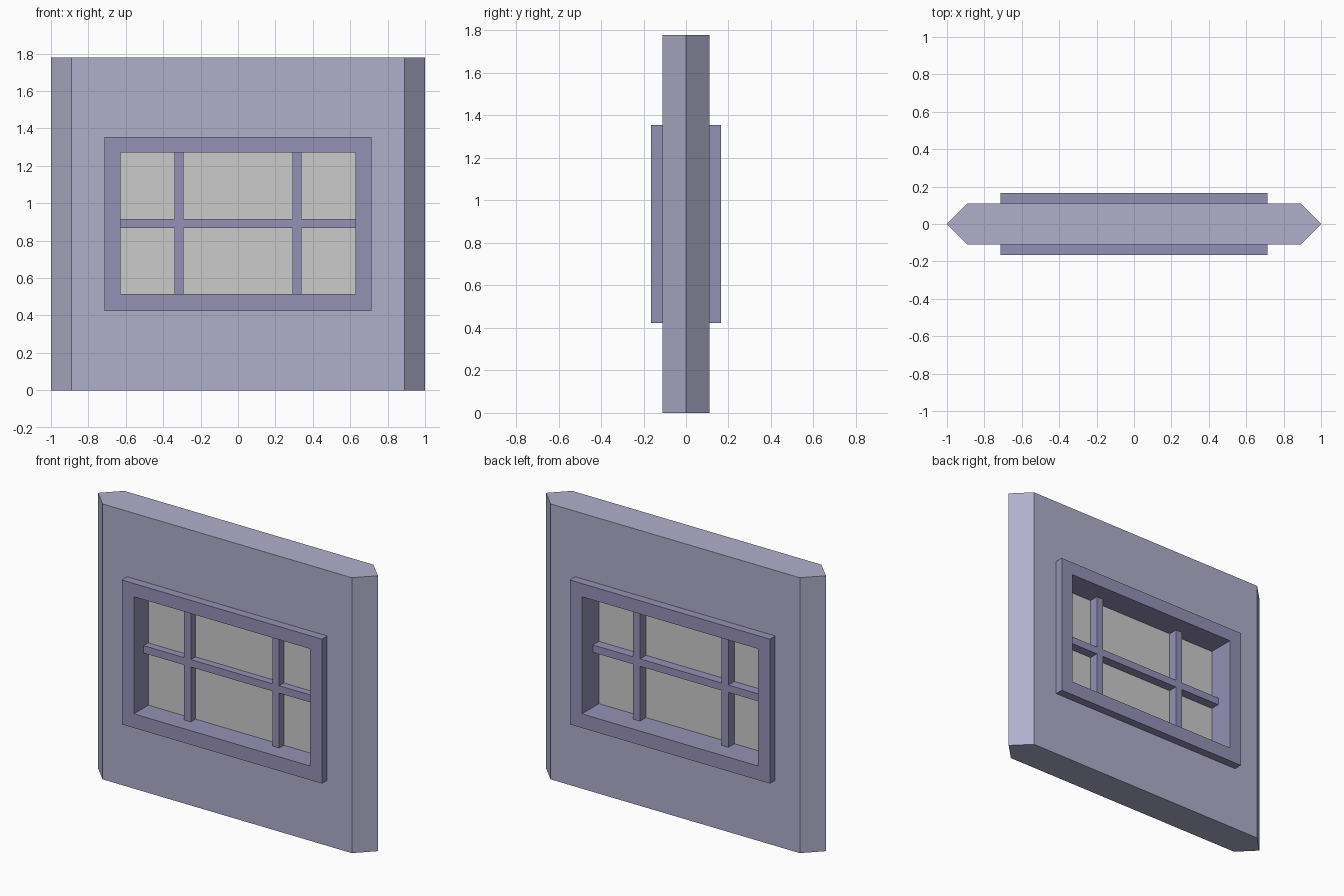
import bpy, bmesh

if "Cube" in bpy.data.objects:
    bpy.data.objects.remove(bpy.data.objects["Cube"])


def material(name, rgb):
    m = bpy.data.materials.new(name)
    m.diffuse_color = (*rgb, 1)
    m.use_nodes = True
    m.node_tree.nodes["Principled BSDF"].inputs["Base Color"].default_value = m.diffuse_color
    return m


def make_object(name, bm, mat=None):
    bmesh.ops.recalc_face_normals(bm, faces=bm.faces)
    me = bpy.data.meshes.new(name)
    bm.to_mesh(me)
    bm.free()
    ob = bpy.data.objects.new(name, me)
    bpy.context.collection.objects.link(ob)
    if mat:
        me.materials.append(mat)
    return ob


def extrude(bm, faces, vec):
    geo = bmesh.ops.extrude_face_region(bm, geom=faces, use_keep_orig=True)["geom"]
    verts = [g for g in geo if isinstance(g, bmesh.types.BMVert)]
    bmesh.ops.translate(bm, vec=vec, verts=verts)


def lattice(name, xs, zs, y0, y1, keep, mat=None):
    """Solid slab made of the grid cells (i, j) for which keep is true."""
    bm = bmesh.new()
    v = [[bm.verts.new((x, y0, z)) for z in zs] for x in xs]
    faces = [bm.faces.new((v[i][j], v[i + 1][j], v[i + 1][j + 1], v[i][j + 1]))
             for i in range(len(xs) - 1) for j in range(len(zs) - 1) if keep(i, j)]
    loose = [p for p in bm.verts if not p.link_faces]
    bmesh.ops.delete(bm, geom=loose, context='VERTS')
    extrude(bm, faces, (0, y1 - y0, 0))
    return make_object(name, bm, mat)


wall_mat = material("wall_paint", (0.44, 0.43, 0.60))
frame_mat = material("frame_paint", (0.30, 0.285, 0.46))

# Wall panel with pointed side edges
bm = bmesh.new()
profile = [(-1, 0), (-.89, -.11), (.89, -.11), (1, 0), (.89, .11), (-.89, .11)]
base = bm.faces.new([bm.verts.new((x, y, 0)) for x, y in profile])
extrude(bm, [base], (0, 0, 1.778))
wall = make_object("wall", bm, wall_mat)

# Window hole, hidden behind the frame
cutter = lattice("window_cutter", [-.67, .67], [.47, 1.31], -.3, .3, lambda i, j: True)
cutter.hide_render = True
cutter.hide_viewport = True
cut = wall.modifiers.new("window_hole", 'BOOLEAN')
cut.operation = 'DIFFERENCE'
cut.solver = 'EXACT'
cut.object = cutter

# Frame through the wall
lattice("window_frame", [-.714, -.628, .628, .714], [.423, .514, 1.27, 1.355],
        -.165, .165, lambda i, j: (i, j) != (1, 1), frame_mat)

# Glazing bars: two uprights and one cross bar
lattice("glazing_bars", [-.628, -.34, -.291, .291, .34, .628], [.514, .868, .916, 1.27],
        -.065, .053, lambda i, j: i % 2 == 1 or j == 1, frame_mat)

# Glass pane
lattice("glass", [-.628, .628], [.514, 1.27], -.018, -.008, lambda i, j: True)
